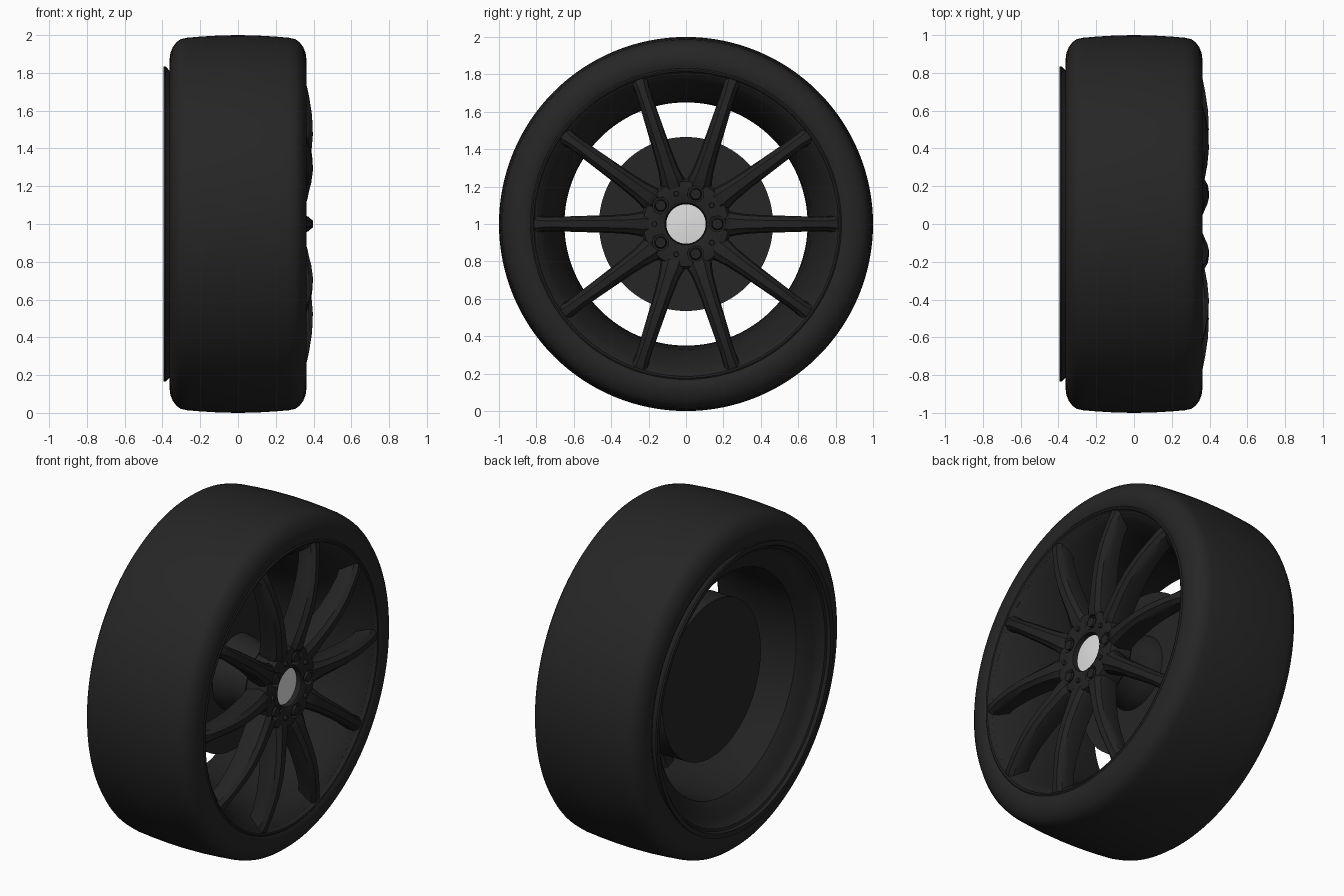
import bpy, bmesh, math
from mathutils import Matrix, Vector

if "Cube" in bpy.data.objects:
    bpy.data.objects.remove(bpy.data.objects["Cube"])


def mat(name, v):
    m = bpy.data.materials.new(name)
    m.diffuse_color = (v, v, v, 1)
    m.use_nodes = True
    m.node_tree.nodes["Principled BSDF"].inputs["Base Color"].default_value = m.diffuse_color
    return m


RUBBER = mat("black_rubber", 0.019)
METAL = mat("dark_metal", 0.0165)
DISC = mat("disc_grey", 0.019)
CAP = mat("light_grey", 0.75)
CENTRE = Vector((0, 0, 1))


def finish(bm, name, material, angle=35):
    bmesh.ops.recalc_face_normals(bm, faces=bm.faces)
    me = bpy.data.meshes.new(name)
    bm.to_mesh(me)
    bm.free()
    me.materials.append(material)
    me.shade_smooth()
    me.set_sharp_from_angle(angle=math.radians(angle))
    ob = bpy.data.objects.new(name, me)
    ob.location = CENTRE
    bpy.context.collection.objects.link(ob)
    return ob


def point(x, r, a, side=0.0):
    """Axial x, radius r along angle a, sideways offset."""
    c, s = math.cos(a), math.sin(a)
    return (x, r * c - side * s, r * s + side * c)


def revolve(name, profile, material, closed=False, segs=128, angle=35):
    """Spin an (x, radius) profile around the axle; radius 0 makes a pole."""
    bm = bmesh.new()
    rings = []
    for x, r in profile:
        if r == 0:
            rings.append([bm.verts.new((x, 0, 0))] * segs)
        else:
            rings.append([bm.verts.new(point(x, r, 2 * math.pi * i / segs)) for i in range(segs)])
    pairs = list(zip(rings, rings[1:]))
    if closed:
        pairs.append((rings[-1], rings[0]))
    for a, b in pairs:
        for i in range(segs):
            j = (i + 1) % segs
            bm.faces.new(list(dict.fromkeys((a[i], a[j], b[j], b[i]))))
    return finish(bm, name, material, angle)


def studs(name, material, count, start, radius, size, x0, x1, top=1.0, sides=20):
    """Ring of short round studs pointing along the axle."""
    bm = bmesh.new()
    for k in range(count):
        a = start + 2 * math.pi * k / count
        m = Matrix.Translation(point((x0 + x1) / 2, radius, a)) @ Matrix.Rotation(math.pi / 2, 4, 'Y')
        bmesh.ops.create_cone(bm, cap_ends=True, segments=sides, radius1=size,
                              radius2=size * top, depth=x1 - x0, matrix=m)
    return finish(bm, name, material)


# Tyre: rounded shoulders, slightly crowned tread
half = [(0.335, 0.80), (0.35, 0.825), (0.36, 0.85), (0.362, 0.875), (0.358, 0.905),
        (0.346, 0.935), (0.328, 0.96), (0.305, 0.978), (0.27, 0.986), (0.2, 0.992), (0.1, 0.998)]
tyre = half + [(0, 1.0)] + [(-x, r) for x, r in reversed(half)]
revolve("tyre", tyre, RUBBER, closed=True, angle=50)

# Rim barrel: front lip, narrow waist, flared rear lip
revolve("rim_barrel", [
    (0.33, 0.832), (0.352, 0.832), (0.358, 0.824), (0.355, 0.815), (0.34, 0.808), (0.325, 0.785),
    (0.30, 0.765), (0.25, 0.735), (0.18, 0.70), (0.08, 0.67), (-0.05, 0.655), (-0.2, 0.65),
    (-0.27, 0.657), (-0.30, 0.69), (-0.325, 0.745), (-0.345, 0.775), (-0.37, 0.787),
    (-0.375, 0.80), (-0.392, 0.808), (-0.395, 0.835), (-0.385, 0.835), (-0.36, 0.81),
    (-0.33, 0.80), (0.31, 0.80)], METAL, closed=True)

# Ten spokes: (radius, half width, front x, back x), lofted outwards
stations = [(0.15, 0.046, 0.335, 0.22), (0.20, 0.064, 0.35, 0.22), (0.235, 0.068, 0.362, 0.225),
            (0.265, 0.061, 0.368, 0.23), (0.31, 0.054, 0.374, 0.24), (0.40, 0.048, 0.388, 0.255),
            (0.50, 0.045, 0.396, 0.27), (0.60, 0.042, 0.392, 0.275), (0.70, 0.039, 0.377, 0.27),
            (0.76, 0.041, 0.365, 0.255), (0.79, 0.047, 0.357, 0.25), (0.817, 0.052, 0.348, 0.25)]
bm = bmesh.new()
for k in range(10):
    a = k * math.pi / 5
    rings = []
    for r, w, f, b in stations:
        section = [(-w * 0.75, b), (-w, f - 0.055), (-w * 0.85, f - 0.022), (-w * 0.6, f - 0.012),
                   (-w * 0.42, f), (w * 0.42, f), (w * 0.6, f - 0.012), (w * 0.85, f - 0.022),
                   (w, f - 0.055), (w * 0.75, b)]
        rings.append([bm.verts.new(point(x, r, a, s)) for s, x in section])
    n = len(rings[0])
    for p, q in zip(rings, rings[1:]):
        for i in range(n):
            bm.faces.new((p[i], p[(i + 1) % n], q[(i + 1) % n], q[i]))
    bm.faces.new(rings[0])
    bm.faces.new(rings[-1])
finish(bm, "spokes", METAL)

# Hub with a recessed centre and wells for the nuts
hub = revolve("hub", [(0.20, 0), (0.20, 0.22), (0.22, 0.242), (0.32, 0.242), (0.345, 0.228),
                      (0.35, 0.20), (0.347, 0.125), (0.34, 0.112), (0.312, 0.108), (0.312, 0)], METAL)
cutter = studs("nut_well_cutter", METAL, 5, 0, 0.168, 0.042, 0.305, 0.40)
cutter.hide_render = True
cutter.hide_set(True)
spokes = bpy.data.objects["spokes"]
for ob in (hub, spokes):
    mod = ob.modifiers.new("wells", 'BOOLEAN')
    mod.operation = 'DIFFERENCE'
    mod.solver = 'EXACT'
    mod.use_self = ob is spokes
    mod.object = cutter

# Wheel nuts and small pins between them
studs("wheel_nuts", METAL, 5, 0, 0.168, 0.034, 0.30, 0.352, 0.8)
studs("hub_pins", METAL, 5, math.pi / 5, 0.17, 0.016, 0.33, 0.362, 0.8)

# Light centre cap, slightly domed
revolve("centre_cap", [(0.305, 0.105), (0.314, 0.105), (0.317, 0.07), (0.319, 0.035), (0.32, 0)],
        CAP, segs=64)

# Brake disc with its hat running forward into the hub
revolve("brake_disc", [(-0.17, 0), (-0.17, 0.465), (-0.02, 0.465), (-0.02, 0.215), (0.05, 0.205),
                       (0.08, 0.19), (0.21, 0.18), (0.21, 0)], DISC)
